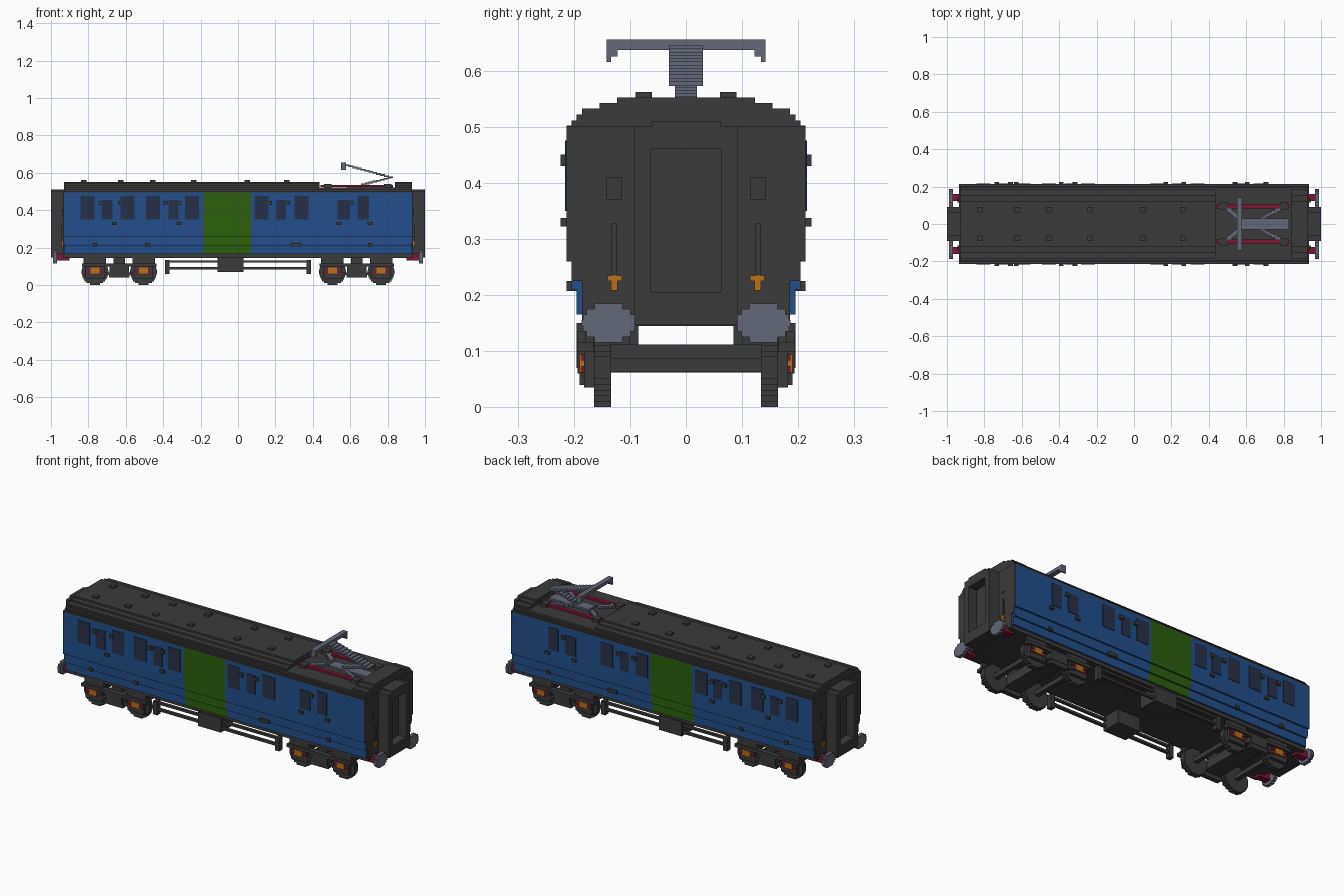
import bpy, bmesh
from mathutils import Matrix

cube = bpy.data.objects.get("Cube")
if cube:
    bpy.data.objects.remove(cube, do_unlink=True)


def material(name, rgb):
    m = bpy.data.materials.new(name)
    m.use_nodes = True
    m.diffuse_color = (*rgb, 1)
    m.node_tree.nodes["Principled BSDF"].inputs["Base Color"].default_value = (*rgb, 1)
    return m


DARK = material("charcoal", (.043, .043, .043))
BLUE = material("blue paint", (.015, .078, .26))
GREEN = material("green paint", (.027, .115, .004))
GREY = material("steel grey", (.125, .14, .19))
RED = material("dark red", (.21, .008, .035))
ORANGE = material("orange", (.48, .16, .01))
GLASS = material("window glass", (.022, .03, .066))


def finish(name, bm, mat, mirror=""):
    """Mirror the mesh across the named axes and make an object of it."""
    for axis in mirror:
        copy = bmesh.ops.duplicate(bm, geom=bm.verts[:] + bm.edges[:] + bm.faces[:])["geom"]
        verts = [g for g in copy if isinstance(g, bmesh.types.BMVert)]
        scale = (-1, 1, 1) if axis == "x" else (1, -1, 1)
        bmesh.ops.scale(bm, vec=scale, verts=verts)
    bmesh.ops.recalc_face_normals(bm, faces=bm.faces[:])
    mesh = bpy.data.meshes.new(name)
    bm.to_mesh(mesh)
    bm.free()
    mesh.materials.append(mat)
    obj = bpy.data.objects.new(name, mesh)
    bpy.context.collection.objects.link(obj)
    return obj


def boxes(name, mat, items, mirror=""):
    """Each item is (x0, x1, y0, y1, z0, z1)."""
    bm = bmesh.new()
    for x0, x1, y0, y1, z0, z1 in items:
        place = Matrix.Translation(((x0 + x1) / 2, (y0 + y1) / 2, (z0 + z1) / 2))
        size = Matrix.Diagonal((x1 - x0, y1 - y0, z1 - z0, 1))
        bmesh.ops.create_cube(bm, size=1, matrix=place @ size)
    return finish(name, bm, mat, mirror)


def stepped(bm, rows, start, end, axis="x", centre=0):
    """Extrude a symmetric stepped outline; rows are (bottom, top, half width)."""
    right = [p for z0, z1, w in rows for p in ((w, z0), (w, z1))]
    outline = right + [(-w, z) for w, z in reversed(right)]
    if axis == "x":
        verts = [bm.verts.new((start, w, z)) for w, z in outline]
        move = (end - start, 0, 0)
    else:
        verts = [bm.verts.new((centre + w, start, z)) for w, z in outline]
        move = (0, end - start, 0)
    face = bm.faces.new(verts)
    new = bmesh.ops.extrude_face_region(bm, geom=[face], use_keep_orig=True)["geom"]
    bmesh.ops.translate(bm, vec=move, verts=[g for g in new if isinstance(g, bmesh.types.BMVert)])


def shell(name, mat, rows, spans, mirror=""):
    bm = bmesh.new()
    for a, b in spans:
        stepped(bm, rows, a, b)
    return finish(name, bm, mat, mirror)


def disc_rows(radius_w, radius_h, z, count):
    """Rows of a blocky ellipse."""
    h = 2 * radius_h / count
    return [(z - radius_h + i * h, z - radius_h + (i + 1) * h,
             radius_w * (1 - ((i + .5) * 2 / count - 1) ** 2) ** .5) for i in range(count)]


# Car body, doors and roof
SIDE = [(.165, .21, .195), (.21, .26, .204), (.26, .495, .213)]
shell("side_panels", BLUE, SIDE, [(-.93, -.185), (.07, .93)])
shell("sliding_doors", GREEN, SIDE, [(-.185, .07)])
shell("underframe", DARK, [(.145, .165, .185)], [(-.93, .93)])
LOW_ROOF = [(.495, .502, .213), (.502, .511, .204), (.511, .522, .195)]
HIGH_ROOF = [(.522, .532, .185), (.532, .542, .154), (.542, .552, .123)]
shell("lower_roof", DARK, LOW_ROOF, [(-.93, .93)])
shell("upper_roof", DARK, HIGH_ROOF, [(-.93, .435), (.84, .93)])
shell("end_wall", DARK, [(.15, .225, .185), (.225, .26, .204), (.26, .5, .213)],
      [(.925, .935)], "x")
boxes("roof_vents", DARK, [(x - .015, x + .015, .061, .09, .55, .562)
                           for x in (-.825, -.627, -.455, -.237, .05, .26)], "y")

# Windows: wide panes are taller than narrow ones
windows = []
for x, w, top in [(-.805, .075, .475), (-.7, .058, .455), (-.59, .075, .475),
                  (-.455, .075, .475), (-.345, .055, .455), (-.245, .075, .475),
                  (.125, .075, .475), (.23, .055, .455), (.34, .075, .475),
                  (.565, .065, .455), (.67, .06, .475)]:
    windows.append((x - w / 2, x + w / 2, .208, .216, .35, top))
boxes("windows", GLASS, windows, "y")

# Small fittings on the sides
fittings = [(x - .012, x + .012, .2, .224, .43, .45)
            for x in (-.735, -.63, -.39, -.315, .17, .265, .605)]
fittings += [(x - .013, x + .013, .2, .224, .322, .337) for x in (-.66, -.315, .54, .705)]
fittings += [(x - w, x + w, .19, .213, .207, .225)
             for x, w in ((-.765, .011), (-.485, .011), (.31, .03), (.705, .011))]
boxes("side_fittings", DARK, fittings, "y")

# Gangways, end fittings and buffers
boxes("gangway", DARK, [
    (.93, 1, .062, .092, .147, .5), (.93, 1, -.092, -.062, .147, .5),
    (.93, 1, -.062, .062, .46, .51), (.93, 1, -.062, .062, .147, .205),
    (.93, .95, -.062, .062, .205, .46)], "x")
boxes("end_handrails", DARK, [(.93, .943, .123, .134, .225, .327),
                              (.93, .938, .114, .143, .37, .41)], "xy")
boxes("lamp_brackets", ORANGE, [(.93, .945, .114, .14, .225, .235),
                                (.93, .945, .122, .134, .208, .235)], "xy")
boxes("buffer_shafts", RED, [(.9, .972, .122, .16, .132, .168)], "xy")
buffers = bmesh.new()
stepped(buffers, disc_rows(.048, .035, .15, 7), .968, .988)
bmesh.ops.translate(buffers, vec=(0, .138, 0), verts=buffers.verts[:])
finish("buffer_heads", buffers, GREY, "xy")

# Bogies: wheels, axles, side frames and axle boxes
BOGIE, AXLES = .635, (.505, .765)
wheels = bmesh.new()
for x in AXLES:
    stepped(wheels, disc_rows(.072, .07, .07, 14), .134, .164, "y", x)
finish("wheels", wheels, DARK, "xy")
boxes("axles", DARK, [(x - .012, x + .012, -.14, .14, .063, .087) for x in AXLES], "x")
frames = [(BOGIE - .2, BOGIE + .2, .165, .193, .098, .116),
          (BOGIE - .055, BOGIE + .055, .165, .19, .04, .062),
          (BOGIE - .1, BOGIE + .1, .165, .185, .055, .068),
          (BOGIE - .03, BOGIE + .03, .1, .16, .1, .15)]
frames += [(BOGIE + s * .037 - .014, BOGIE + s * .037 + .014, .168, .188, .06, .1)
           for s in (-1, 1)]
frames += [(x - .05, x + .05, .164, .182, .035, .1) for x in AXLES]
frames += [(x - .06, x + .06, .164, .18, .114, .15) for x in AXLES]
boxes("bogie_frames", DARK, frames, "xy")
boxes("bogie_bolsters", DARK, [(BOGIE - .05, BOGIE + .05, -.193, .193, .062, .112)], "x")
boxes("axle_box_guides", RED, [(x - .045, x + .045, .17, .186, z, z + .011)
                               for x in AXLES for z in (.062, .083)], "xy")
boxes("axle_boxes", ORANGE, [(x - .024, x + .024, .17, .19, .062, .094) for x in AXLES], "xy")

# Equipment slung below the floor
boxes("underfloor_trusses", DARK, [
    (-.385, .385, .172, .188, .12, .132), (-.385, .385, .172, .188, .083, .096),
    (-.39, -.365, .165, .193, .06, .135), (.365, .39, .165, .193, .06, .135)], "y")
boxes("equipment_boxes", DARK, [(-.11, .03, .085, .195, .07, .15)], "y")

# Pantograph base
boxes("base_rails", RED, [(.44, .83, .084, .105, .524, .535)], "y")
boxes("base_insulators", DARK, [(x - .02, x + .02, .078, .118, .52, .54)
                                for x in (.48, .8)], "y")
braces = [(.58, .83, -.03, .03, .522, .532)]
for i in range(5):
    for s in (-1, 1):
        y = s * (.035 + i * .01)
        for x in (.555 - i * .012, .69 + i * .02):
            braces.append((x - .016, x + .016, y - .008, y + .008, .524, .536))
boxes("base_braces", GREY, braces)

# Pantograph arms as stepped blocks, and the contact head
arm = []
for i in range(8):
    x, z = .67 + i * .02, .534 + i * .005
    arm.append((x - .012, x + .012, -.02, .02, z, z + .009))
for i in range(12):
    x, z = .815 - i * .021, .572 + i * .0058
    arm.append((x - .013, x + .013, -.03, .03, z, z + .009))
boxes("pantograph_arms", GREY, arm)
boxes("contact_head", GREY, [
    (.55, .578, -.142, .142, .637, .655),
    (.55, .578, .122, .142, .625, .64), (.55, .578, -.142, -.122, .625, .64),
    (.55, .578, .134, .142, .615, .63), (.55, .578, -.142, -.134, .615, .63)])
